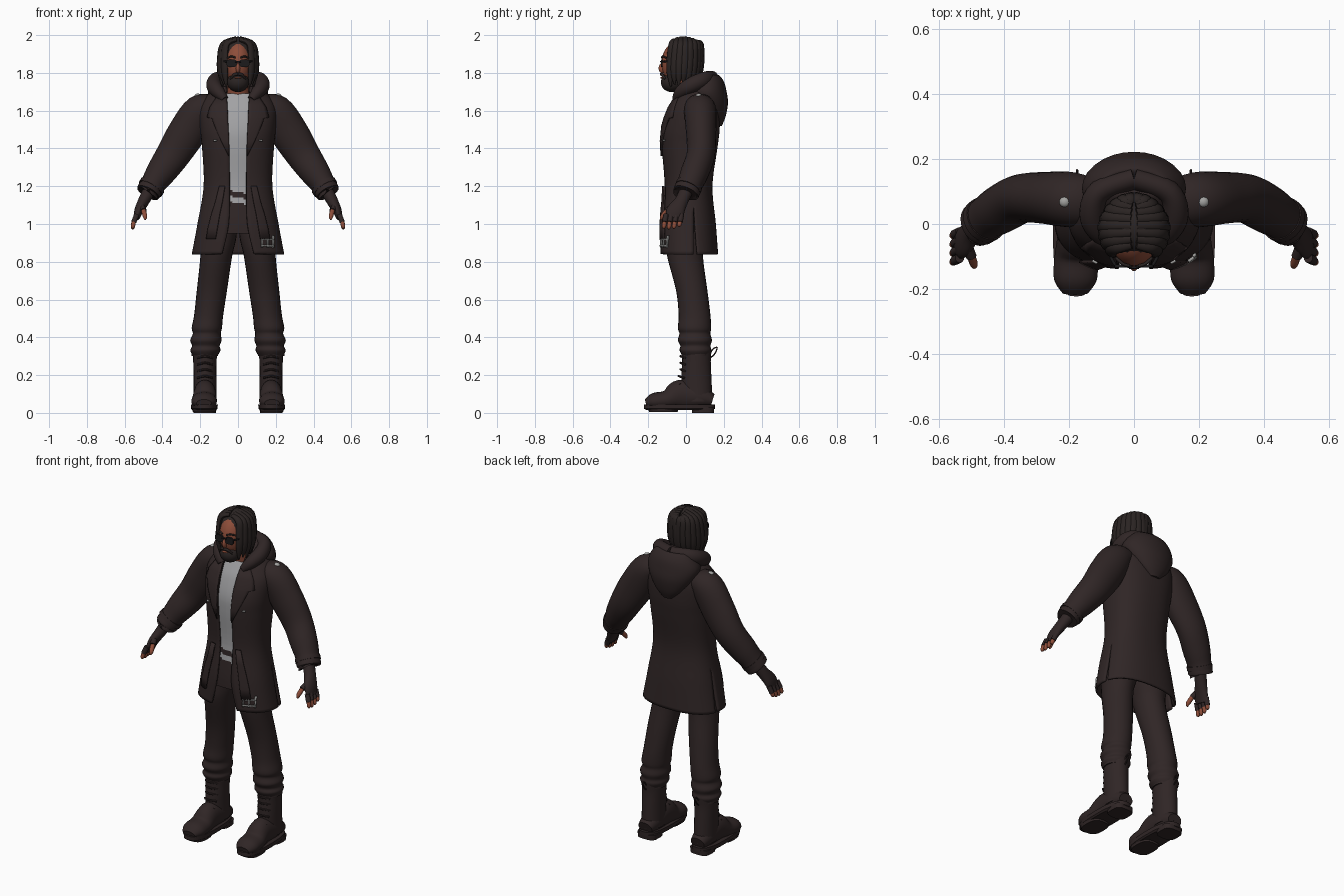
import bpy, bmesh, math
from mathutils import Vector, Matrix

if "Cube" in bpy.data.objects:
    bpy.data.objects.remove(bpy.data.objects["Cube"])


def material(name, r, g, b):
    m = bpy.data.materials.new(name)
    m.use_nodes = True
    m.diffuse_color = (r, g, b, 1)
    m.node_tree.nodes["Principled BSDF"].inputs["Base Color"].default_value = (r, g, b, 1)
    return m


CLOTH = material("dark brown cloth", .029, .019, .019)
HAIR = material("dark hair", .023, .017, .016)
SKIN = material("skin", .27, .075, .042)
SHIRT = material("grey shirt", .36, .36, .37)
METAL = material("pale metal", .36, .36, .35)
BLACK = material("black lens", .012, .011, .012)


def finish(name, bm, mats, mirror=False, thick=0, closed=True):
    """Turn a bmesh into a smooth shaded object, optionally mirrored and thickened."""
    if closed:
        bmesh.ops.recalc_face_normals(bm, faces=bm.faces)
    me = bpy.data.meshes.new(name)
    bm.to_mesh(me)
    bm.free()
    for m in mats:
        me.materials.append(m)
    me.polygons.foreach_set("use_smooth", [True] * len(me.polygons))
    me.set_sharp_from_angle(angle=math.radians(40))
    ob = bpy.data.objects.new(name, me)
    bpy.context.scene.collection.objects.link(ob)
    if mirror:
        ob.modifiers.new("mirror", "MIRROR")
    if thick:
        s = ob.modifiers.new("thickness", "SOLIDIFY")
        s.thickness = thick
        s.offset = -1
    return ob


def spline(rows, n=5):
    """Smooth interpolation through rows of numbers."""
    out = []
    for i in range(len(rows) - 1):
        a, b, c, d = (Vector(rows[min(max(k, 0), len(rows) - 1)]) for k in range(i - 1, i + 3))
        for j in range(n):
            t = j / n
            out.append(b + (c - a) * t / 2 + (a - b * 2.5 + c * 2 - d / 2) * t ** 2
                       + ((b - c) * 1.5 + (d - a) / 2) * t ** 3)
    return out + [Vector(rows[-1])]


def bend(v, p):
    return math.copysign(abs(v) ** p, v)


def loft(name, rows, mat, ref=None, mirror=False, sides=20, power=1, n=5):
    """Skin over rings (x, y, z, radius a, radius b): level rings, or across the path if ref is given."""
    bm = bmesh.new()
    pts = spline(rows, n)
    rings = []
    for i, p in enumerate(pts):
        u, v = Vector((1, 0, 0)), Vector((0, 1, 0))
        if ref:
            t = (pts[min(i + 1, len(pts) - 1)] - pts[max(i - 1, 0)])
            t = Vector(t[:3]).normalized()
            u = Vector(ref)
            u = (u - t * u.dot(t)).normalized()
            v = t.cross(u)
        ring = []
        for k in range(sides):
            a = math.tau * k / sides
            ring.append(bm.verts.new(Vector(p[:3]) + u * p[3] * bend(math.cos(a), power)
                                     + v * p[4] * bend(math.sin(a), power)))
        rings.append(ring)
    for r, s in zip(rings, rings[1:]):
        for k in range(sides):
            bm.faces.new((r[k], r[k - 1], s[k - 1], s[k]))
    bm.faces.new(rings[0])
    bm.faces.new(rings[-1])
    return finish(name, bm, [mat], mirror)


def tube(name, path, r, mat, mirror=False, ref=(0, 0, 1), sides=10):
    return loft(name, [(*p, r, r) for p in path], mat, ref, mirror, sides)


def ball(name, at, size, mat, mirror=False):
    bm = bmesh.new()
    bmesh.ops.create_uvsphere(bm, u_segments=24, v_segments=16, radius=1,
                              matrix=Matrix.Translation(at) @ Matrix.Diagonal((*size, 1)))
    return finish(name, bm, [mat], mirror)


# Coat shape: height, centre y, half width, half depth, half width of the front opening
P = .85
COAT = spline([(.84, .015, .245, .155, .085), (1.0, .01, .215, .148, .05), (1.2, .012, .182, .128, .045),
               (1.4, .018, .19, .148, .048), (1.5, .025, .2, .153, .052), (1.6, .04, .205, .138, .056),
               (1.66, .05, .18, .115, .06), (1.7, .055, .14, .095, .062), (1.73, .055, .1, .08, .065)], 6)


def coat_at(z):
    z = min(max(z, COAT[0][0]), COAT[-1][0])
    for a, b in zip(COAT, COAT[1:]):
        if z <= b[0]:
            return a.lerp(b, (z - a[0]) / (b[0] - a[0]))


def coat_point(angle, row, f=1):
    z, cy, rx, ry = row[:4]
    return Vector((f * rx * bend(math.sin(angle), P), cy - f * ry * bend(math.cos(angle), P), z))


def angle_of(x, rx):
    return math.asin(min(x / rx, 1) ** (1 / P))


def grid(bm, rows):
    vs = [[bm.verts.new(p) for p in r] for r in rows]
    for a, b in zip(vs, vs[1:]):
        for k in range(len(a) - 1):
            bm.faces.new((a[k], a[k + 1], b[k + 1], b[k]))


# Coat body, with a slit up each side of the skirt
bm = bmesh.new()
N = 16
for front in (True, False):
    rows = []
    for row in COAT:
        slit = math.radians(100) + (-1 if front else 1) * max(0, 1.1 - row[0]) * .22
        a, b = (angle_of(row[4], row[2]), slit) if front else (slit, math.pi)
        rows.append([coat_point(a + (b - a) * k / N, row) for k in range(N + 1)])
    grid(bm, rows)
bmesh.ops.remove_doubles(bm, verts=bm.verts, dist=.0004)
finish("coat", bm, [CLOTH], mirror=True, thick=.012, closed=False)

# Torso inside the coat: shirt, slanted pale hem, waistband and hips
bm = bmesh.new()
zs = [.95 + .01 * i for i in range(75)]
grid(bm, [[coat_point(math.tau * k / 48, coat_at(z), .89) for k in range(49)] for z in zs])
for f in bm.faces:
    c = f.calc_center_median()
    z = c.z + c.x * .3
    f.material_index = 0 if z > 1.17 or 1.11 < z < 1.14 else 1
finish("shirt_and_hips", bm, [SHIRT, CLOTH], closed=False)


def strip(name, rows, mat, off=.012, mirror=False):
    """Thin plate lying on the coat front; rows are (z, inner x, outer x)."""
    bm = bmesh.new()
    lines = []
    for z, x0, x1 in rows:
        row = coat_at(z)
        line = [coat_point(angle_of(x0 + (x1 - x0) * k / 6, row[2]), row) for k in range(7)]
        lines.append([p - Vector((0, off, 0)) for p in line])
    grid(bm, lines)
    return finish(name, bm, [mat], mirror, thick=.009, closed=False)


strip("lapel", [(1.36, .046, .05), (1.44, .048, .09), (1.52, .052, .125), (1.56, .054, .14),
                (1.565, .054, .165), (1.62, .056, .15), (1.68, .06, .11)], CLOTH, .01, True)
strip("pocket_flap", [(.92, .12, .17), (.98, .11, .16), (1.05, .098, .142), (1.12, .083, .12),
                      (1.2, .07, .1)], CLOTH, .016, True)
for x in (.125, .155, .185):
    strip("buckle_bar", [(.875, x, x + .008), (.94, x, x + .008)], METAL, .014)
for z in (.88, .915):
    strip("buckle_crossbar", [(z, .125, .193), (z + .008, .125, .193)], METAL, .016)
strip("chest_stud", [(1.438, .115, .13), (1.447, .115, .13)], METAL, .013, True)
ball("shoulder_stud", (.213, .068, 1.677), (.017, .017, .014), METAL, True)

# Hood lying on the back, with its rolled rim
loft("hood", [(0, .175, 1.52, .03, .015), (0, .165, 1.57, .085, .045), (0, .13, 1.64, .14, .092),
              (0, .11, 1.7, .16, .105), (0, .115, 1.755, .135, .085), (0, .125, 1.79, .095, .045),
              (0, .125, 1.775, .06, .02)], CLOTH, sides=28)
loft("hood_rim", [(.07, -.055, 1.66, .02, .02), (.105, -.025, 1.7, .035, .035), (.128, .03, 1.735, .042, .04),
                  (.105, .1, 1.765, .042, .036), (0, .14, 1.77, .04, .034)], CLOTH, (0, 0, 1), True)

# Sleeves with turned-in cuffs
loft("sleeve", [(.12, .07, 1.63, .07, .05), (.195, .075, 1.6, .085, .09), (.27, .08, 1.485, .08, .1),
                (.345, .078, 1.365, .075, .09), (.41, .045, 1.27, .074, .078), (.45, .02, 1.21, .068, .066),
                (.476, 0, 1.165, .07, .064), (.47, .004, 1.175, .05, .045)], CLOTH, (0, 1, 0), True, 24)
tube("cuff_band", [(.452, .018, 1.205), (.464, .009, 1.186)], .071, CLOTH, True, (0, 1, 0), 24)

# Fingerless gloves and fingers
loft("glove", [(.468, .004, 1.18, .036, .034), (.5, -.025, 1.12, .036, .03), (.525, -.055, 1.07, .048, .024),
               (.538, -.065, 1.03, .042, .016)], CLOTH, (0, 1, 0), True)
for i in range(4):
    y = -.105 + .027 * i
    drop = (.004, 0, .003, .014)[i]
    base, mid, tip = (Vector(p) for p in ((.536, y, 1.05), (.552, y - .008, 1.01), (.559, y - .014, .972 + drop)))
    tube("glove_finger", [base, mid], .0145, CLOTH, True, (0, 1, 0))
    loft("finger", [(*mid, .012, .012), (*mid.lerp(tip, .7), .011, .011), (*tip, .004, .004)], SKIN, (0, 1, 0), True, 10)
tube("glove_thumb", [(.515, -.06, 1.1), (.5, -.1, 1.07)], .017, CLOTH, True)
loft("thumb", [(.5, -.1, 1.07, .013, .013), (.492, -.125, 1.04, .012, .012), (.492, -.133, 1.022, .004, .004)],
     SKIN, (0, 1, 0), True, 10)

# Trousers, bunched above the boots
loft("trouser_leg", [(.095, .01, 1.02, .095, .11), (.105, .0, .92, .095, .105), (.115, -.005, .83, .084, .095),
                     (.138, .03, .65, .08, .083), (.155, .045, .52, .077, .084), (.165, .045, .45, .08, .088),
                     (.165, .047, .42, .074, .082), (.17, .047, .385, .083, .09), (.17, .05, .355, .073, .08),
                     (.173, .05, .33, .08, .084), (.174, .053, .3, .064, .07)], CLOTH, mirror=True, sides=24)

# Boots
loft("boot_shaft", [(.175, .06, .06, .06, .08), (.175, .055, .18, .06, .08), (.175, .055, .27, .062, .076),
                    (.175, .055, .33, .064, .08)], CLOTH, mirror=True)
tube("boot_collar", [(.175, .055, .3), (.175, .055, .325)], .07, CLOTH, True, (1, 0, 0), 20)
loft("boot_foot", [(.175, .14, .065, .045, .035), (.175, .07, .085, .06, .065), (.175, -.03, .095, .06, .08),
                   (.178, -.1, .068, .066, .052), (.18, -.17, .06, .066, .045), (.18, -.212, .05, .04, .022)],
     CLOTH, (1, 0, 0), True)
loft("boot_sole", [(.178, -.035, .014, .062, .17), (.178, -.035, .022, .07, .188), (.178, -.035, .045, .071, .188)],
     CLOTH, mirror=True, sides=32, power=.75, n=1)
loft("boot_heel", [(.176, .09, 0, .06, .058), (.176, .09, .03, .062, .06)], CLOTH, mirror=True, power=.6, n=1)
loft("boot_tread", [(.179, -.12, .004, .06, .075), (.179, -.12, .02, .064, .08)], CLOTH, mirror=True, power=.7, n=1)
for k in range(5):
    z = .15 + .035 * k
    y = -.025 - max(0, .2 - z) * .6
    tube("boot_lace", [(.135, y + .025, z), (.175, y - .005, z + .01), (.215, y + .025, z)], .006, CLOTH, True, sides=6)
tube("boot_pull_loop", [(.175, .125, .29), (.175, .15, .31), (.175, .165, .345), (.175, .145, .34),
                        (.175, .125, .31)], .004, CLOTH, True, (1, 0, 0), 6)

# Head, neck, beard
loft("neck", [(0, .03, 1.6, .07, .065), (0, .025, 1.67, .062, .06), (0, .01, 1.72, .055, .055),
              (0, .0, 1.8, .055, .06)], SKIN)
ball("head", (0, -.035, 1.85), (.075, .095, .12), SKIN)
ball("nose", (0, -.127, 1.825), (.012, .018, .026), SKIN)
ball("beard", (0, -.075, 1.75), (.058, .058, .052), HAIR)
ball("lips", (0, -.126, 1.774), (.018, .01, .005), SKIN)
loft("moustache", [(0, -.131, 1.793, .008, .008), (.02, -.126, 1.79, .008, .008), (.04, -.11, 1.768, .005, .005)],
     HAIR, (0, 0, 1), True, 10)
tube("eyebrow", [(.014, -.129, 1.881), (.035, -.122, 1.887), (.055, -.104, 1.88)], .005, HAIR, True)

# Sunglasses
loft("lens", [(.033, -.124, 1.851, .028, .021), (.033, -.133, 1.851, .028, .021)], BLACK, (1, 0, 0), True, power=.7, n=1)
tube("glasses_bridge", [(-.015, -.134, 1.86), (.015, -.134, 1.86)], .004, BLACK)
tube("glasses_temple", [(.058, -.126, 1.86), (.075, -.09, 1.862), (.082, -.02, 1.862)], .005, BLACK, True)

# Hair: a cap with locks falling from a centre parting
ball("hair_cap", (0, -.013, 1.885), (.097, .092, .107), HAIR)
LOCKS = 9
for i in range(LOCKS):
    a = math.radians(-43 + 129 * i / (LOCKS - 1))
    c, s = math.cos(a), math.sin(a)
    low = 1.725 + .018 * i / LOCKS + .012 * (i % 2)
    loft("hair_lock", [(.008, .075 * s - .012, 1.985 - .025 * s * s, .014, .01),
                       (.072 * c + .008, .092 * s - .012, 1.952, .02, .014),
                       (.098 * c, .1 * s - .016, 1.87, .022, .014), (.095 * c, .095 * s - .02, 1.8, .02, .014),
                       (.084 * c, .085 * s - .022, low, .004, .004)], HAIR, (-s, c, 0), True, 12)
